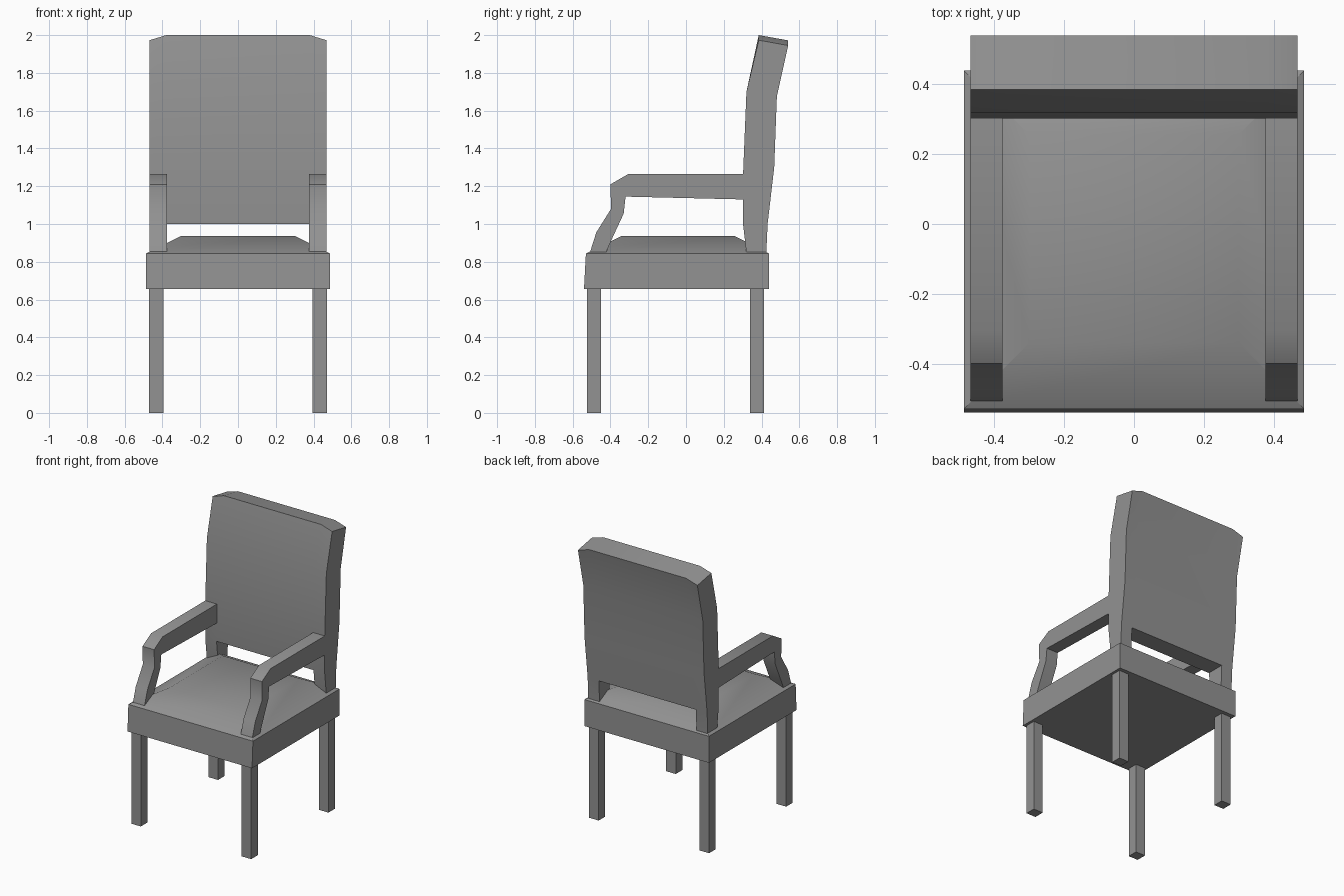
import bpy, bmesh, math

if "Cube" in bpy.data.objects:
    bpy.data.objects.remove(bpy.data.objects["Cube"])

# Dark grey used on every part
grey = bpy.data.materials.new("dark_grey")
grey.diffuse_color = (0.29, 0.29, 0.29, 1)
grey.use_nodes = True
grey.node_tree.nodes["Principled BSDF"].inputs["Base Color"].default_value = grey.diffuse_color


def finish(name, bm):
    """Turn a bmesh into an object with clean normals and sharp edges kept."""
    bmesh.ops.recalc_face_normals(bm, faces=bm.faces)
    mesh = bpy.data.meshes.new(name)
    bm.to_mesh(mesh)
    bm.free()
    mesh.materials.append(grey)
    obj = bpy.data.objects.new(name, mesh)
    bpy.context.collection.objects.link(obj)
    bpy.ops.object.select_all(action='DESELECT')
    obj.select_set(True)
    bpy.context.view_layer.objects.active = obj
    bpy.ops.object.shade_smooth_by_angle(angle=math.radians(34))
    return obj


def loft(name, rects):
    """Stack of rectangles (x0, x1, y0, y1, z) skinned into a closed solid."""
    bm = bmesh.new()
    rings = [[bm.verts.new(p) for p in
              ((x0, y0, z), (x1, y0, z), (x1, y1, z), (x0, y1, z))]
             for x0, x1, y0, y1, z in rects]
    for a, b in zip(rings, rings[1:]):
        for i in range(4):
            j = (i + 1) % 4
            bm.faces.new((a[i], a[j], b[j], b[i]))
    bm.faces.new(rings[0])
    bm.faces.new(rings[-1])
    return finish(name, bm)


def side_prism(name, profile, x0, x1):
    """Extrude a (y, z) outline from x0 to x1."""
    bm = bmesh.new()
    a, b = ([bm.verts.new((x, y, z)) for y, z in profile] for x in (x0, x1))
    bm.faces.new(a)
    bm.faces.new(b)
    for i in range(len(profile)):
        bm.faces.new((a[i - 1], a[i], b[i], b[i - 1]))
    return finish(name, bm)


# Seat frame with domed upholstery
loft("seat", [(-0.488, 0.488, -0.54, 0.44, 0.655),
              (-0.488, 0.488, -0.53, 0.44, 0.843),
              (-0.30, 0.30, -0.34, 0.257, 0.937)])

# Legs and arms, left and right
arm_profile = [(0.305, 1.265), (-0.305, 1.265), (-0.40, 1.21), (-0.397, 1.08),
               (-0.475, 0.955), (-0.51, 0.845), (-0.425, 0.845), (-0.397, 0.91),
               (-0.33, 1.055), (-0.32, 1.145), (0.305, 1.13)]
for side, s in (("left", -1), ("right", 1)):
    xa, xb = sorted((s * 0.395, s * 0.47))
    for end, y0, y1 in (("front", -0.523, -0.45), ("back", 0.34, 0.413)):
        loft(f"{end}_{side}_leg", [(xa, xb, y0, y1, 0), (xa, xb, y0, y1, 0.655)])
    side_prism(f"{side}_arm", arm_profile, s * 0.377, s * 0.468)

# Curved backrest: three columns, the middle one open at the bottom
rows = [((0.32, 0.845), (0.425, 0.845)), ((0.302, 1.0), (0.432, 1.0)),
        ((0.302, 1.26), (0.467, 1.30)), ((0.32, 1.70), (0.481, 1.675)),
        ((0.385, 2.0), (0.541, 1.972))]
cols = [-0.468, -0.38, 0.38, 0.468]
cells = {(c, r) for c in range(3) for r in range(4)} - {(1, 0)}
bm = bmesh.new()
grid = {}
for r, pair in enumerate(rows):
    for c, x in enumerate(cols):
        drop = 0.027 if r == 4 and c in (0, 3) else 0   # clipped top corners
        for k, (y, z) in enumerate(pair):
            grid[c, r, k] = bm.verts.new((x, y, z - drop))
for c, r in cells:
    corners = [(c, r), (c + 1, r), (c + 1, r + 1), (c, r + 1)]
    neighbours = [(c, r - 1), (c + 1, r), (c, r + 1), (c - 1, r)]
    for k in (0, 1):
        bm.faces.new([grid[p + (k,)] for p in corners])
    for i, n in enumerate(neighbours):
        if n not in cells:
            a, b = corners[i], corners[(i + 1) % 4]
            bm.faces.new([grid[a + (0,)], grid[b + (0,)], grid[b + (1,)], grid[a + (1,)]])
finish("backrest", bm)
